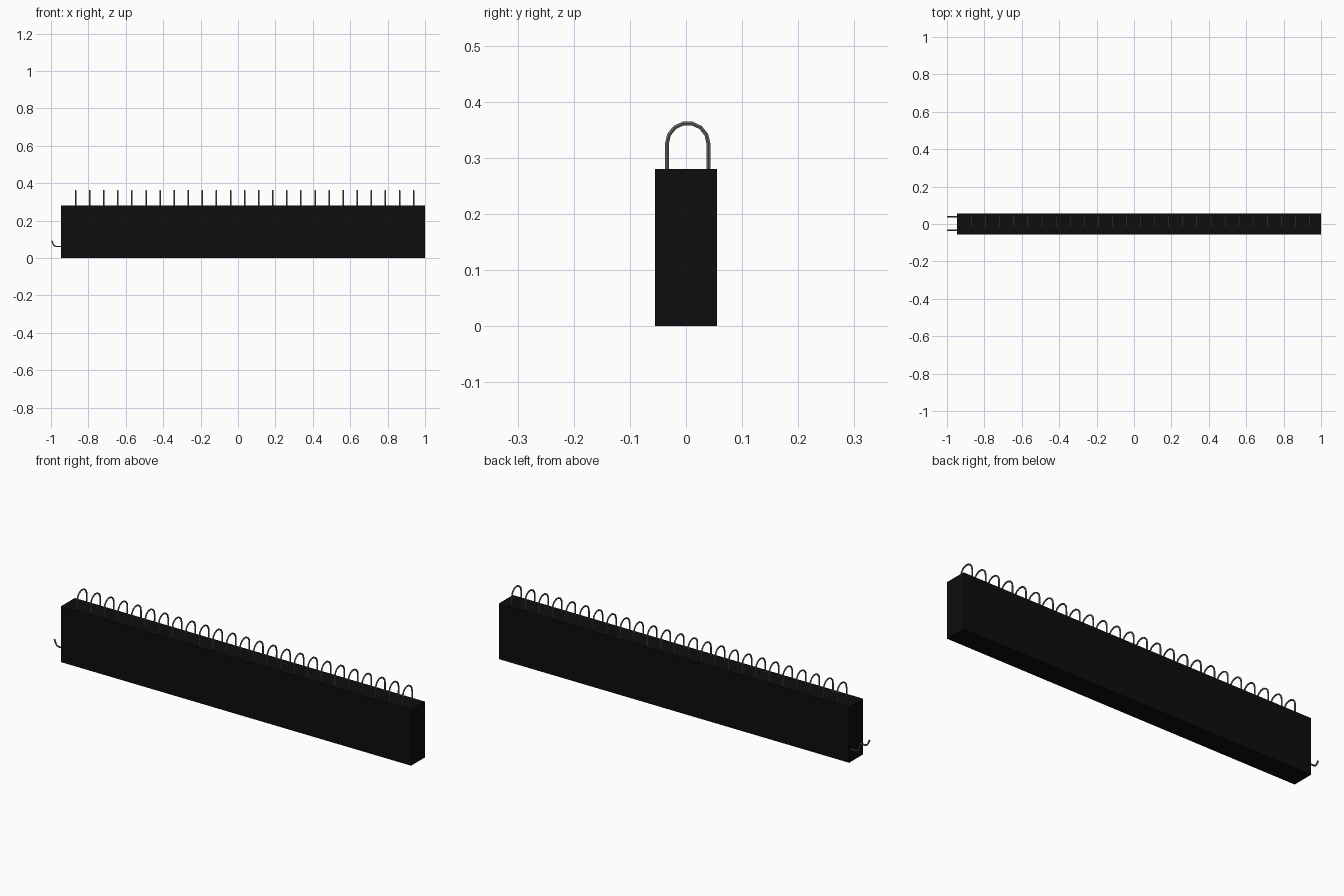
import bpy
from math import cos, sin, pi

cube = bpy.data.objects.get("Cube")
if cube:
    bpy.data.objects.remove(cube, do_unlink=True)


def material(name, level):
    m = bpy.data.materials.new(name)
    m.use_nodes = True
    col = (level, level, level, 1)
    m.diffuse_color = col
    m.node_tree.nodes["Principled BSDF"].inputs["Base Color"].default_value = col
    return m


black = material("black", 0.004)
steel = material("steel grey", 0.14)

WIRE = 0.004          # wire radius
ROW_Y = 0.003         # middle of the loops
HALF = 0.037          # half the loop width


def wire(name, points):
    """Round wire swept along a polyline, turned into a mesh."""
    curve = bpy.data.curves.new(name, "CURVE")
    curve.dimensions = "3D"
    curve.bevel_depth = WIRE
    curve.bevel_resolution = 1
    curve.use_fill_caps = True
    spline = curve.splines.new("POLY")
    spline.points.add(len(points) - 1)
    for p, co in zip(spline.points, points):
        p.co = (*co, 1)
    curve.materials.append(steel)
    obj = bpy.data.objects.new(name, curve)
    bpy.context.collection.objects.link(obj)
    bpy.ops.object.select_all(action="DESELECT")
    obj.select_set(True)
    bpy.context.view_layer.objects.active = obj
    bpy.ops.object.convert(target="MESH")
    obj = bpy.context.object
    bpy.ops.object.shade_smooth_by_angle()
    return obj


# Long block
bpy.ops.mesh.primitive_cube_add(size=1, location=(0.0275, 0, 0.14))
block = bpy.context.object
block.name = "block"
block.scale = (1.945, 0.11, 0.28)
bpy.ops.object.transform_apply(location=False, rotation=False, scale=True)
block.data.materials.append(black)

# Row of wire loops along the top
COUNT, SEGMENTS, FIRST, LAST = 25, 7, -0.868, 0.939
arc = [(0, ROW_Y + HALF * cos(pi * i / SEGMENTS), 0.325 + HALF * sin(pi * i / SEGMENTS))
       for i in range(SEGMENTS + 1)]
path = [(0, ROW_Y + HALF, 0.27)] + arc + [(0, ROW_Y - HALF, 0.27)]
loop = wire("loop_1", path)
loop.location.x = FIRST
for i in range(1, COUNT):
    copy = bpy.data.objects.new(f"loop_{i + 1}", loop.data)
    copy.location.x = FIRST + (LAST - FIRST) * i / (COUNT - 1)
    bpy.context.collection.objects.link(copy)

# Two upturned hooks on the right end
profile = [(-0.935, 0.062), (-0.972, 0.062), (-0.982, 0.066), (-0.988, 0.074), (-0.996, 0.093)]
for name, side in (("back_hook", 1), ("front_hook", -1)):
    wire(name, [(x, ROW_Y + side * HALF, z) for x, z in profile])
